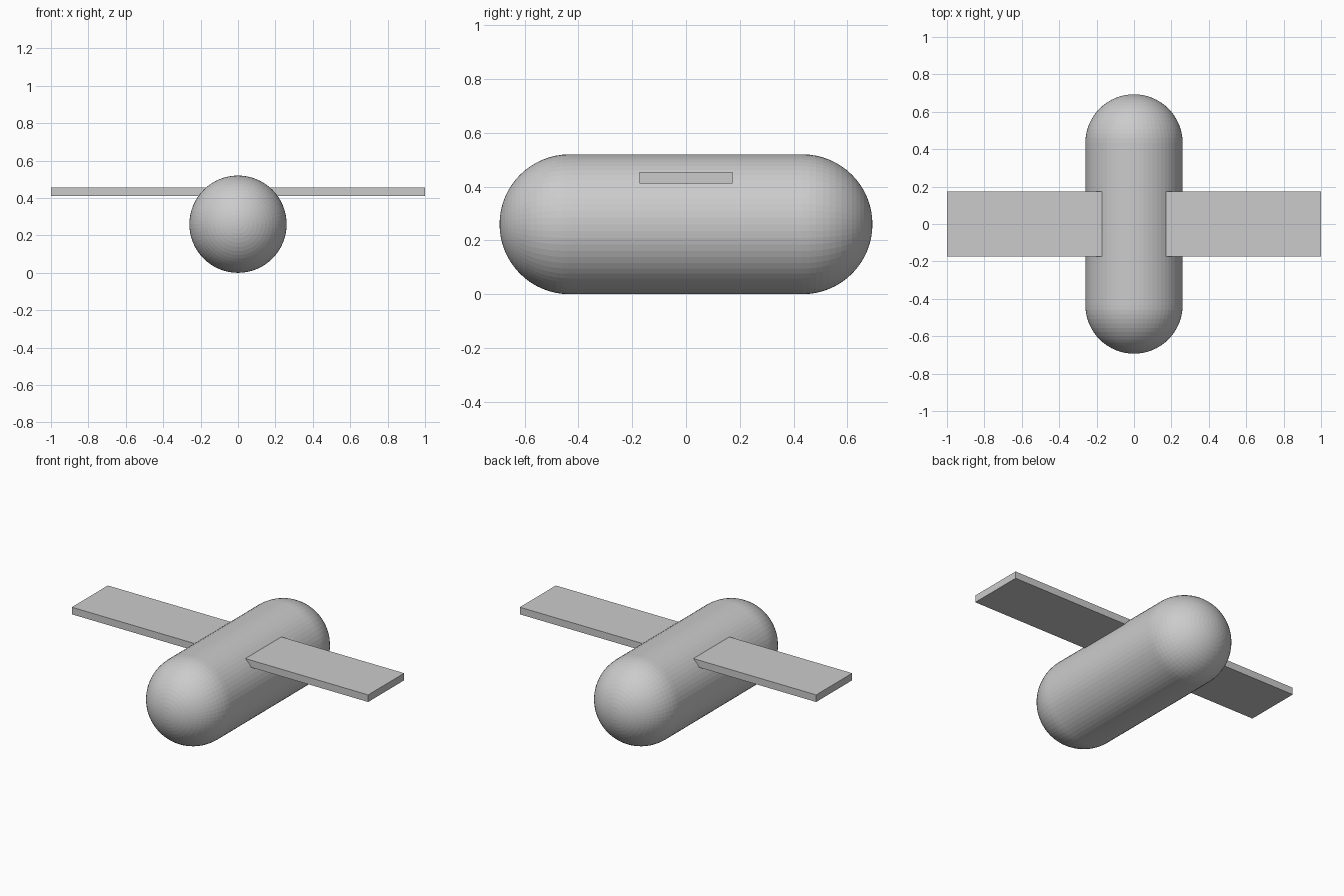
import bpy, bmesh
from math import sin, cos, pi, tau

if "Cube" in bpy.data.objects:
    bpy.data.objects.remove(bpy.data.objects["Cube"])

U = 0.26 / 3          # base unit
R = 3 * U             # body radius
HALF = 5 * U          # half length of the straight section
SIDES, CAP = 64, 16


def add_object(name, bm):
    bmesh.ops.recalc_face_normals(bm, faces=bm.faces)
    mesh = bpy.data.meshes.new(name)
    bm.to_mesh(mesh)
    bm.free()
    obj = bpy.data.objects.new(name, mesh)
    bpy.context.collection.objects.link(obj)
    return obj


# Body: capsule profile revolved around the y axis
bm = bmesh.new()
angles = [i * pi / 2 / CAP for i in range(CAP + 1)]
profile = [(R * sin(a), -HALF - R * cos(a)) for a in angles]
profile += [(r, -y) for r, y in reversed(profile)]
verts = [bm.verts.new((r, y, R)) for r, y in profile]
for v in verts:
    v.co.z = R
edges = [bm.edges.new(pair) for pair in zip(verts, verts[1:])]
bmesh.ops.spin(bm, geom=verts + edges, cent=(0, 0, R), axis=(0, 1, 0),
               angle=tau, steps=SIDES, use_duplicate=False)
bmesh.ops.remove_doubles(bm, verts=bm.verts, dist=1e-4)
add_object("body", bm)

# Wing: one flat plank passing through the upper body
bm = bmesh.new()
bmesh.ops.create_cube(bm, size=1)
bmesh.ops.scale(bm, vec=(2, 4 * U, U / 2), verts=bm.verts)
bmesh.ops.translate(bm, vec=(0, 0, 5 * U), verts=bm.verts)
add_object("wing", bm)
